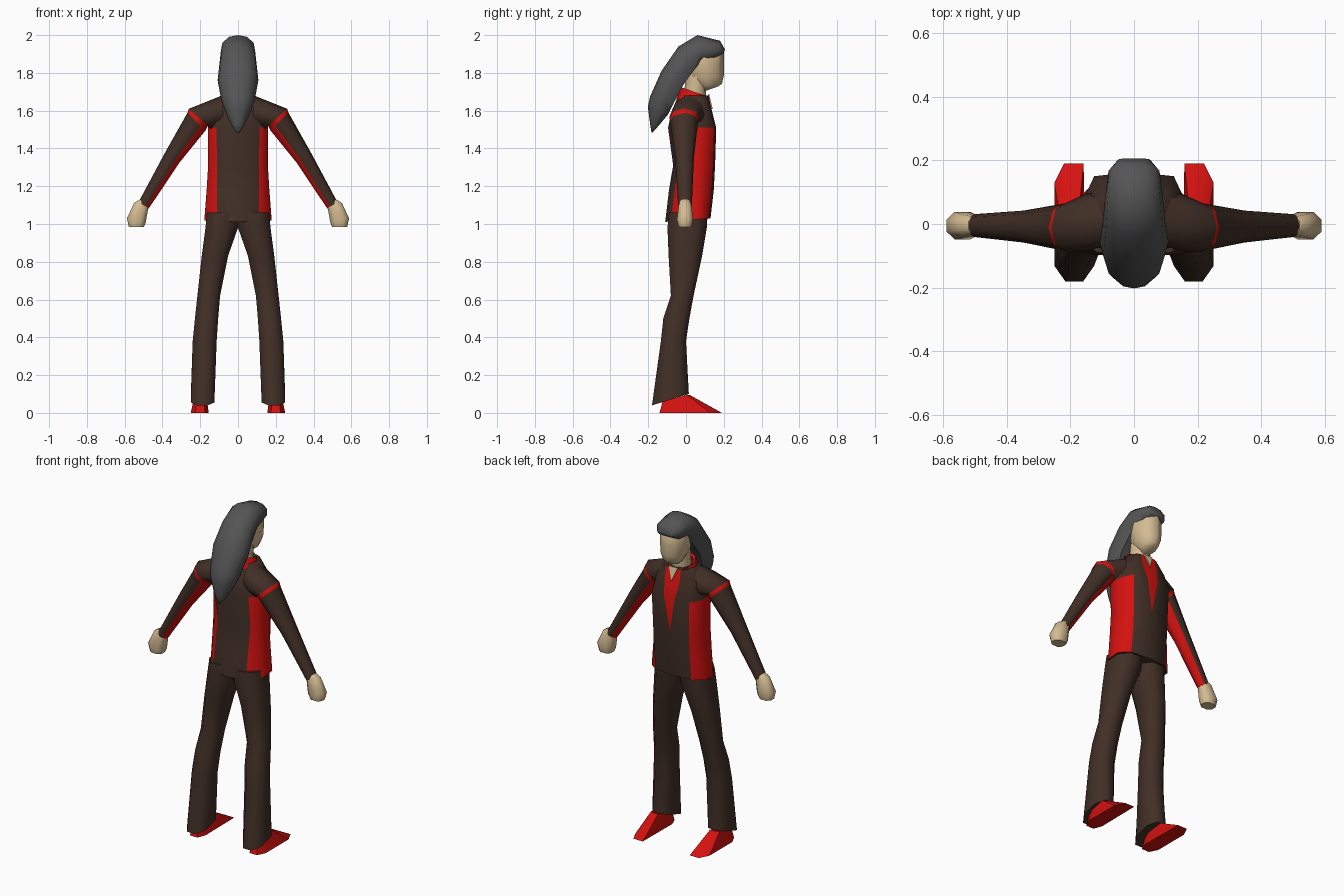
import bpy, bmesh, math
from mathutils import Vector as V

cube = bpy.data.objects.get("Cube")
if cube:
    bpy.data.objects.remove(cube, do_unlink=True)


def material(name, rgb):
    m = bpy.data.materials.new(name)
    m.use_nodes = True
    m.diffuse_color = (*rgb, 1)
    b = m.node_tree.nodes["Principled BSDF"]
    b.inputs["Base Color"].default_value = (*rgb, 1)
    b.inputs["Roughness"].default_value = 0.9
    return m


BROWN = material("dark brown cloth", (0.052, 0.028, 0.019))
RED = material("red cloth", (0.66, 0.006, 0.005))
SKIN = material("skin", (0.66, 0.50, 0.29))
HAIR = material("grey hair", (0.09, 0.09, 0.092))

# Cross-section outlines, as (along, across) pairs
OCT = [(math.cos(k * math.pi / 4), math.sin(k * math.pi / 4)) for k in range(8)]
BOX = [(1, .45), (.5, 1), (-.5, 1), (-1, .45), (-1, -.45), (-.5, -1), (.5, -1), (1, -.45)]
SLEEVE = [(1, 0), (.7, .75), (0, 1), (-.45, .85), (-1, .35),
          (-1, -.35), (-.45, -.85), (0, -1), (.7, -.75)]
LOCK = [(1, 0), (.88, .5), (.45, .9), (-.3, 1), (-1, .75),
        (-1, -.75), (-.3, -1), (.45, -.9), (.88, -.5)]


def ring(a, b, half, outline=OCT):
    """Outline stretched between points a and b, with a half width vector."""
    a, b, half = V(a), V(b), V(half)
    return [(a + b) / 2 + (a - b) / 2 * u + half * v for u, v in outline]


def loft(name, rings, mats, pick=None, side=1, caps=True, angle=60):
    """Skin a list of rings; pick(row, segment) gives the material index."""
    bm = bmesh.new()
    rows = [[bm.verts.new((p[0] * side, p[1], p[2])) for p in r] for r in rings]
    n = len(rows[0])
    for i in range(len(rows) - 1):
        for k in range(n):
            j = (k + 1) % n
            f = bm.faces.new((rows[i][k], rows[i][j], rows[i + 1][j], rows[i + 1][k]))
            f.material_index = pick(i, k) if pick else 0
    if caps:
        bm.faces.new(rows[0])
        bm.faces.new(rows[-1])
    bmesh.ops.remove_doubles(bm, verts=bm.verts, dist=0.0005)
    bmesh.ops.recalc_face_normals(bm, faces=bm.faces)
    me = bpy.data.meshes.new(name)
    bm.to_mesh(me)
    bm.free()
    ob = bpy.data.objects.new(name, me)
    bpy.context.collection.objects.link(ob)
    for m in mats:
        me.materials.append(m)
    bpy.ops.object.select_all(action='DESELECT')
    ob.select_set(True)
    bpy.context.view_layer.objects.active = ob
    bpy.ops.object.shade_smooth_by_angle(angle=math.radians(angle))
    return ob


# Jacket body: z, half width, back y, front y, half width of the red front wedge
def jacket_ring(z, w, yb, yf, vx, fx, bx):
    half = [(vx, yf), (fx, yf - .01), (w, .075), (w, -.01), (bx, yb + .03)]
    pts = [(0, yf)] + half + [(0, yb)] + [(-x, y) for x, y in reversed(half)]
    return [(x, y, z + (y * .08 if z < 1.1 else 0)) for x, y in pts]


def jacket_colour(i, k):
    k = min(k, 11 - k)
    if k == 0:
        return int(i >= 2)
    return int(k in (2, 3, 4) and i < 3)


loft("jacket_body", [jacket_ring(*r) for r in (
    (1.02, .178, -.11, .13, 0, .12, .11),
    (1.18, .166, -.09, .147, 0, .12, .11),
    (1.31, .158, -.068, .154, 0, .12, .11),
    (1.51, .16, -.095, .16, .035, .125, .115),
    (1.60, .145, -.075, .137, .05, .11, .10),
    (1.68, .092, -.04, .118, .05, .07, .06))],
    [BROWN, RED], jacket_colour)

# Collar with an open neck
loft("collar", [ring((0, yf, zf), (0, yb, zb), (w, 0, 0)) for yf, zf, yb, zb, w in (
    (.13, 1.615, -.05, 1.66, .105),
    (.118, 1.675, -.03, 1.725, .085),
    (.10, 1.665, -.015, 1.715, .07))], [RED], caps=False)
loft("neck_opening", [[(-.03, y, 1.685), (.03, y, 1.685), (0, y + .018, 1.61)]
                      for y in (.116, .123)], [SKIN])

# Neck and head
loft("neck", [ring((0, yf, z), (0, yb, z), (w, 0, 0)) for z, yf, yb, w in (
    (1.58, .10, -.02, .06), (1.69, .105, -.01, .058), (1.80, .12, 0, .058))], [SKIN])
loft("head", [ring((0, yf, zf), (0, yb, zb), (w, 0, 0)) for yf, zf, yb, zb, w in (
    (.17, 1.728, .09, 1.70, .028),
    (.19, 1.742, .05, 1.72, .05),
    (.2, 1.785, .015, 1.76, .07),
    (.2, 1.85, -.01, 1.83, .08),
    (.2, 1.91, -.01, 1.90, .078),
    (.16, 1.955, .02, 1.95, .055))], [SKIN])

# Long hair swept back into a tail
loft("hair", [ring((0, ya, za), (0, yb, zb), (w, 0, 0), LOCK) for ya, za, yb, zb, w in (
    (.206, 1.925, .2, 1.905, .05),
    (.18, 1.97, .16, 1.885, .08),
    (.06, 2.0, .075, 1.855, .092),
    (-.04, 1.94, .03, 1.80, .098),
    (-.13, 1.81, -.015, 1.735, .108),
    (-.19, 1.675, -.065, 1.64, .088),
    (-.202, 1.62, -.095, 1.58, .068),
    (-.19, 1.53, -.145, 1.52, .035),
    (-.183, 1.485, -.178, 1.483, .008))], [HAIR])


# Sleeves: red shoulder band and red underside
def sleeve_colour(i, k):
    return int(i == 2 or (i > 2 and k in (3, 4, 5)))


for side, tag in ((1, "left"), (-1, "right")):
    loft(tag + "_sleeve", [ring((xo, yc, zo), (xi, yc, zi), (0, h, 0), SLEEVE)
                           for xo, zo, xi, zi, yc, h in (
        (.08, 1.682, .08, 1.51, .02, .085),
        (.16, 1.65, .14, 1.50, .005, .09),
        (.26, 1.61, .16, 1.52, -.01, .078),
        (.268, 1.588, .172, 1.495, -.01, .074),
        (.385, 1.38, .31, 1.325, -.008, .05),
        (.527, 1.115, .472, 1.083, -.005, .036))],
        [BROWN, RED], sleeve_colour, side)

    loft(tag + "_hand", [ring((xo, -.005, zo), (xi, -.005, zi), (0, h, 0), BOX)
                         for xo, zo, xi, zi, h in (
        (.52, 1.13, .47, 1.10, .028),
        (.55, 1.112, .476, 1.08, .033),
        (.588, 1.03, .488, 1.01, .043),
        (.578, .985, .498, .985, .034))], [SKIN], None, side)

    # Flared trouser leg: outer x, inner x, front y and z, back y and z
    loft(tag + "_trouser_leg", [ring(((xo + xi) / 2, yf, zf), ((xo + xi) / 2, yb, zb),
                                     ((xo - xi) / 2, 0, 0), BOX)
                                for xo, xi, yf, zf, yb, zb in (
        (.165, -.01, .115, 1.06, -.09, 1.06),
        (.172, 0, .11, .98, -.098, .98),
        (.192, .053, .085, .83, -.092, .83),
        (.215, .095, .04, .62, -.08, .62),
        (.228, .105, .018, .50, -.12, .50),
        (.24, .113, .0, .38, -.133, .38),
        (.25, .125, .015, .10, -.18, .04))], [BROWN], None, side)

    # Wedge shoe
    sole = [(.158, .19), (.22, .19), (.25, .13), (.25, -.09), (.225, -.14), (.175, -.14), (.155, -.09)]
    top = [(.175, .02), (.205, .02), (.23, .005), (.235, -.08), (.22, -.125), (.18, -.125), (.165, -.08)]
    loft(tag + "_shoe", [[(x, y, 0) for x, y in sole],
                         [(x, y, .095 + min(0, y) * .3) for x, y in top]],
         [RED], None, side, angle=35)
